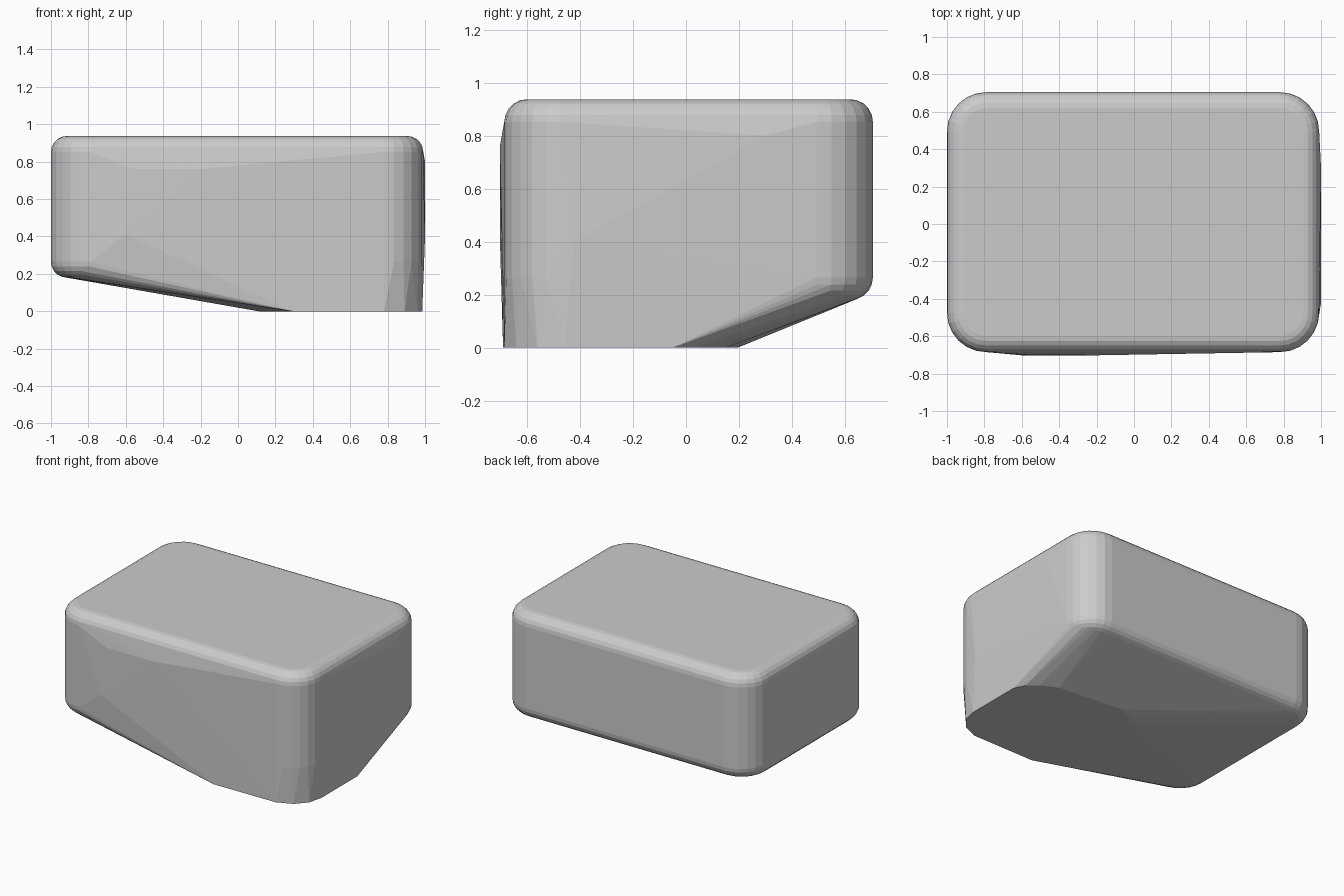
import bpy, bmesh
from math import sin, cos, pi

if "Cube" in bpy.data.objects:
    bpy.data.objects.remove(bpy.data.objects["Cube"])

bm = bmesh.new()

# Outline of the upper block: rounded rectangle, inset towards top and bottom
X0, X1, Y0, Y1, R = -1.0, 0.99, -0.685, 0.705, 0.21
EDGE, Z_LOW, Z_HIGH = 0.085, 0.18, 0.937


def ring(inset, z, steps=6):
    corners = [(X1 - R, Y1 - R), (X0 + R, Y1 - R), (X0 + R, Y0 + R), (X1 - R, Y0 + R)]
    r = R - inset
    for i, (cx, cy) in enumerate(corners):
        for s in range(steps + 1):
            a = (i + s / steps) * pi / 2
            bm.verts.new((cx + r * cos(a), cy + r * sin(a), z))


# Rounded top and bottom edges of the block
for k in range(6):
    a = k / 5 * pi / 2
    inset = EDGE * (1 - cos(a))
    ring(inset, Z_HIGH - EDGE + EDGE * sin(a))
    ring(inset, Z_LOW + EDGE - EDGE * sin(a))

# Flat foot under the front right corner
foot = [(0.29, -0.69), (0.11, 0.06), (0.15, 0.14), (0.26, 0.195), (0.76, 0.15),
        (0.88, 0.09), (0.95, 0.03), (0.985, -0.05), (0.985, -0.46), (0.96, -0.56),
        (0.89, -0.64), (0.78, -0.685)]
for x, y in foot:
    bm.verts.new((x, y, 0))

# Slight bulges of the front and right faces
for p in [(-0.56, -0.7, 0.76), (-0.2, -0.702, 0.76), (-0.6, -0.702, 0.41),
          (1.0, 0.3, 0.8), (1.0, -0.42, 0.4)]:
    bm.verts.new(p)

# Wrap everything in one convex skin
res = bmesh.ops.convex_hull(bm, input=bm.verts[:])
inner = {g for g in res["geom_interior"] + res["geom_unused"]
         if isinstance(g, bmesh.types.BMVert)}
bmesh.ops.delete(bm, geom=list(inner), context='VERTS')
bmesh.ops.recalc_face_normals(bm, faces=bm.faces[:])
bmesh.ops.dissolve_limit(bm, angle_limit=0.01, verts=bm.verts[:], edges=bm.edges[:])

mesh = bpy.data.meshes.new("wedge_block")
bm.to_mesh(mesh)
bm.free()
block = bpy.data.objects.new("wedge_block", mesh)
bpy.context.collection.objects.link(block)
bpy.context.view_layer.objects.active = block
block.select_set(True)
bpy.ops.object.shade_flat()
